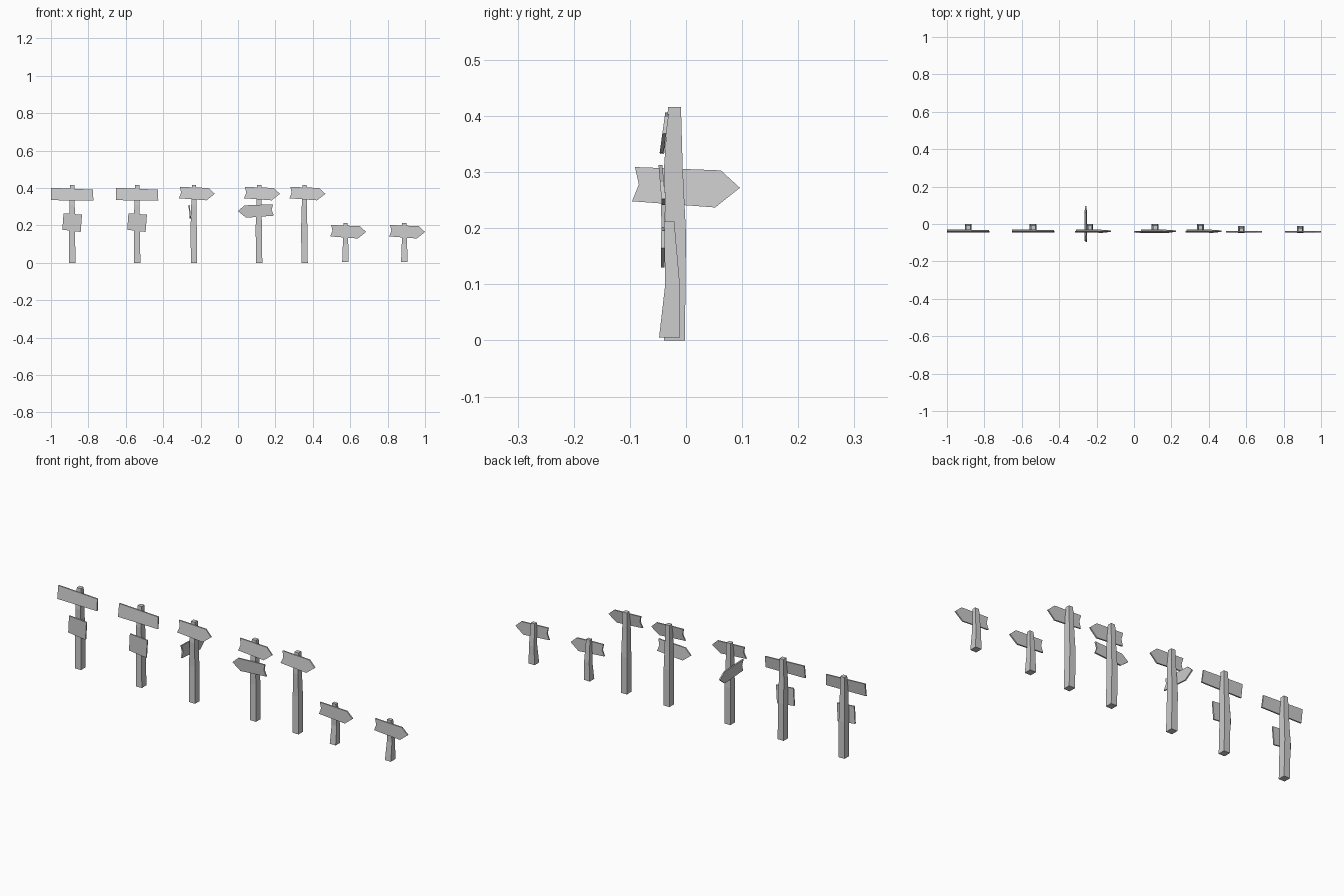
import bpy
import bmesh

if "Cube" in bpy.data.objects:
    bpy.data.objects.remove(bpy.data.objects["Cube"])

BOARD_T = 0.007

# Board outlines: (x relative to post, z)
WIDE = [(-0.113, 0.401), (0.111, 0.391), (0.114, 0.332), (-0.113, 0.335)]
PLATE = [(-0.046, 0.265), (0.053, 0.257), (0.046, 0.165), (-0.052, 0.177)]
ARROW = [(-0.075, 0.406), (0.078, 0.400), (0.112, 0.369),
         (0.068, 0.334), (-0.080, 0.345), (-0.068, 0.375)]
LEFT_ARROW = [(-x, z - 0.093) for x, z in ARROW]
LOW_ARROW = [(x, z - 0.204) for x, z in ARROW]

# Post cross-sections: (z, x centre, half width, y front, y back)
TALL = [(0.0, 0.001, 0.017, -0.039, -0.002),
        (0.19, -0.001, 0.0165, -0.036, 0.0),
        (0.31, 0.000, 0.014, -0.039, -0.006),
        (0.416, 0.001, 0.0115, -0.032, -0.009)]
SHORT = [(0.005, 0.001, 0.017, -0.048, -0.011),
         (0.10, 0.002, 0.0145, -0.037, -0.011),
         (0.213, 0.001, 0.011, -0.039, -0.021)]


def finish(name, bm):
    bmesh.ops.recalc_face_normals(bm, faces=bm.faces)
    mesh = bpy.data.meshes.new(name)
    bm.to_mesh(mesh)
    bm.free()
    obj = bpy.data.objects.new(name, mesh)
    bpy.context.collection.objects.link(obj)
    return obj


def loft(name, rings):
    """Closed solid skinned through equal-length rings of points."""
    bm = bmesh.new()
    loops = [[bm.verts.new(p) for p in ring] for ring in rings]
    n = len(loops[0])
    for a, b in zip(loops, loops[1:]):
        for i in range(n):
            j = (i + 1) % n
            bm.faces.new((a[i], a[j], b[j], b[i]))
    bm.faces.new(loops[0])
    bm.faces.new(loops[-1])
    return finish(name, bm)


def post(name, x, sections):
    loft(name, [[(x + c - h, f, z), (x + c + h, f, z),
                 (x + c + h, b, z), (x + c - h, b, z)]
                for z, c, h, f, b in sections])


def board(name, x, outline, front_top, front_bottom):
    """Plank on the front of a post, leaning between two depths."""
    zs = [z for _, z in outline]
    lo, hi = min(zs), max(zs)

    def ring(off):
        return [(x + px, front_bottom + (front_top - front_bottom)
                 * (z - lo) / (hi - lo) + off, z) for px, z in outline]
    loft(name, [ring(0), ring(BOARD_T)])


# Signposts with a wide board and a small plate
for i, x in enumerate((-0.887, -0.54)):
    post(f"plate_post_{i}", x, TALL)
    board(f"wide_board_{i}", x, WIDE, -0.037, -0.046)
    board(f"small_plate_{i}", x, PLATE, -0.045, -0.043)

# Signposts with a right-pointing arrow on top
for name, x in (("corner", -0.236), ("double", 0.112), ("single", 0.355)):
    post(f"{name}_post", x, TALL)
    board(f"{name}_arrow_board", x, ARROW, -0.037, -0.047)

# Second arrow pointing left
board("double_left_arrow_board", 0.112, LEFT_ARROW, -0.049, -0.043)

# Side arrow pointing backwards, fixed to the left face of the corner post
side = [(p, z - 0.098 - 0.002) for p, z in ARROW]
loft("corner_side_arrow_board",
     [[(-0.258 - 0.10 * (z - 0.27) + off, p - 0.016, z + 0.003) for p, z in side]
      for off in (-0.0035, 0.0035)])

# Short signposts
for i, x in enumerate((0.573, 0.888)):
    post(f"short_post_{i}", x, SHORT)
    board(f"short_arrow_board_{i}", x, LOW_ARROW, -0.044, -0.045)
